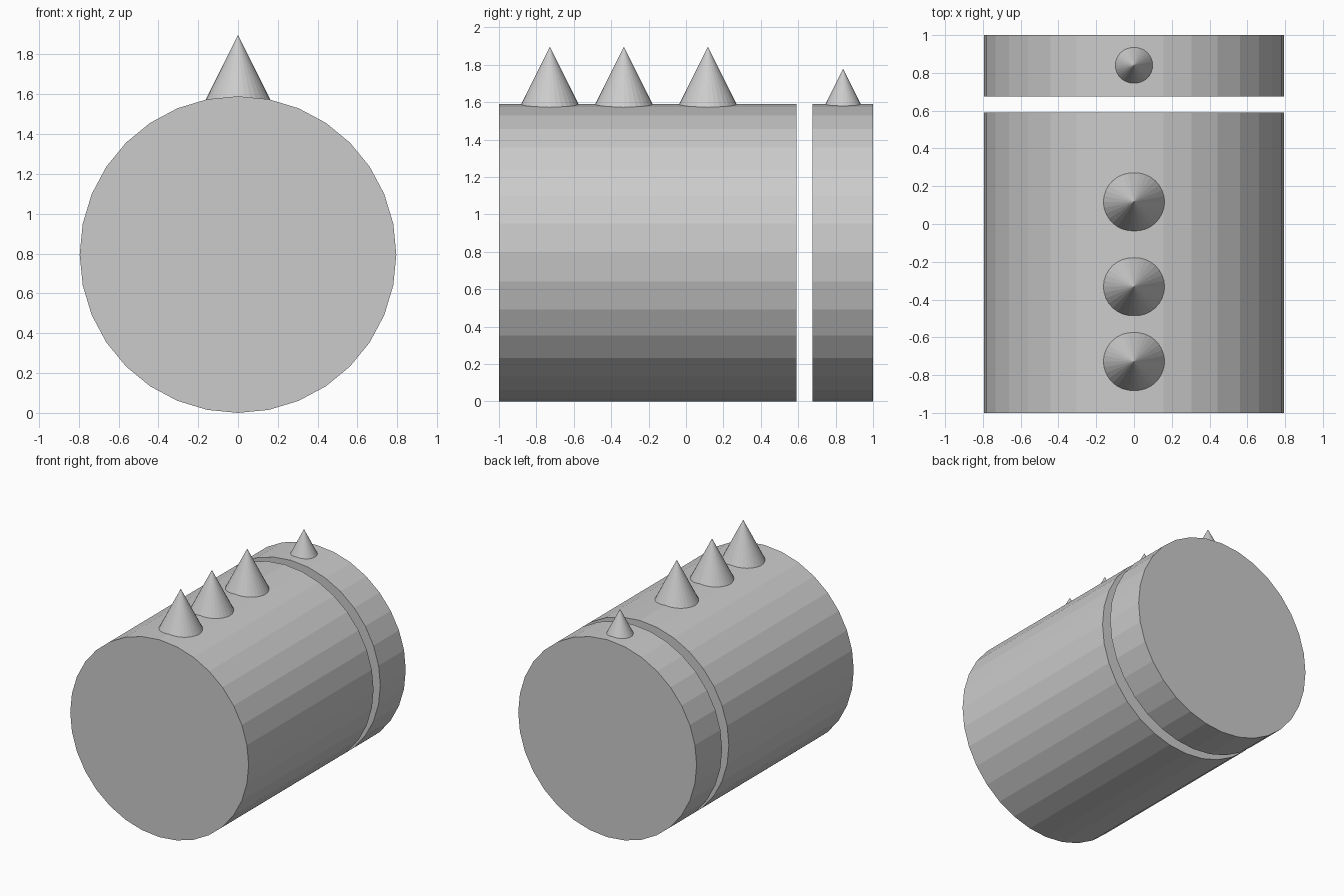
import bpy, math

if "Cube" in bpy.data.objects:
    bpy.data.objects.remove(bpy.data.objects["Cube"])

R = 0.795  # cylinder radius, also its height above the ground


def drum(name, y0, y1):
    bpy.ops.mesh.primitive_cylinder_add(
        vertices=32, radius=R, depth=y1 - y0,
        location=(0, (y0 + y1) / 2, R), rotation=(math.pi / 2, 0, 0))
    bpy.context.object.name = name


def spike(name, y, tip_z, height):
    bpy.ops.mesh.primitive_cone_add(
        vertices=32, radius1=height / 2, radius2=0, depth=height,
        location=(0, y, tip_z - height / 2))
    bpy.context.object.name = name


# Long front body and short rear band, separated by a gap
drum("main_body", -1.0, 0.59)
drum("rear_band", 0.676, 1.0)

# Row of large spikes, sunk into the body
for i, y in enumerate((-0.728, -0.332, 0.117)):
    spike(f"large_spike_{i + 1}", y, 1.897, 0.39)

# Small spike on the rear band
spike("small_spike", 0.84, 1.778, 0.24)
